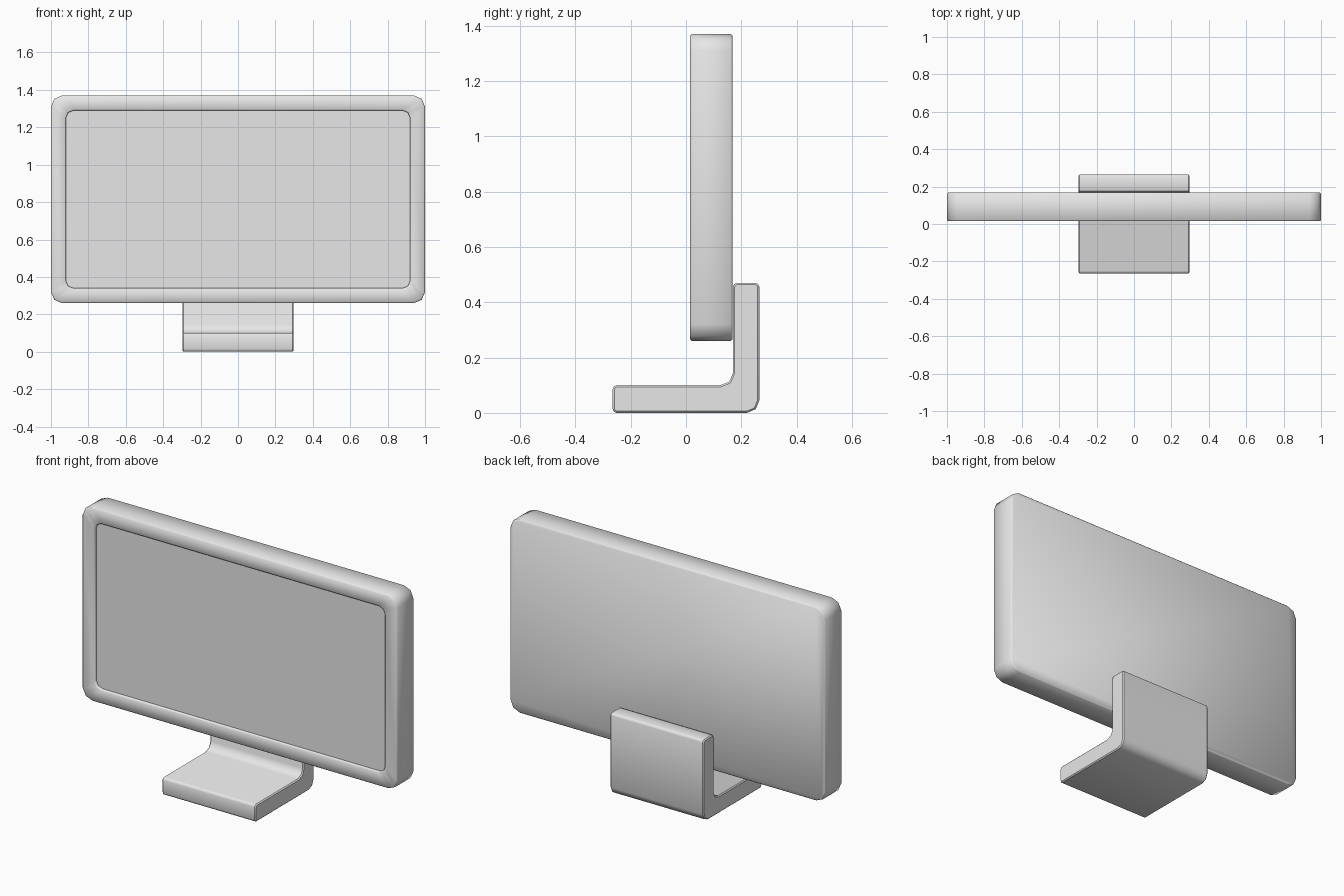
import bpy, bmesh, math
from mathutils import Vector

cube = bpy.data.objects.get("Cube")
if cube:
    bpy.data.objects.remove(cube, do_unlink=True)

grey = bpy.data.materials.new("light_grey")
grey.use_nodes = True
COLOUR = (0.8, 0.8, 0.8, 1)
grey.diffuse_color = COLOUR
grey.node_tree.nodes["Principled BSDF"].inputs["Base Color"].default_value = COLOUR


def rounded(corners, steps=2):
    """Round each right-angled (u, v, radius) corner of an outline."""
    pts = [Vector(c[:2]) for c in corners]
    out = []
    for i, (p, c) in enumerate(zip(pts, corners)):
        a = (pts[i - 1] - p).normalized()
        b = (pts[(i + 1) % len(pts)] - p).normalized()
        centre = p + (a + b) * c[2]
        for s in range(steps + 1):
            t = math.pi / 2 * s / steps
            out.append(centre - c[2] * (b * math.cos(t) + a * math.sin(t)))
    return out


def loft(name, rings):
    """Skin a stack of matching point rings and cap both ends."""
    bm = bmesh.new()
    loops = [[bm.verts.new(p) for p in ring] for ring in rings]
    for lo, hi in zip(loops, loops[1:]):
        n = len(lo)
        for i in range(n):
            j = (i + 1) % n
            bm.faces.new((lo[i], lo[j], hi[j], hi[i]))
    bm.faces.new(loops[0])
    bm.faces.new(loops[-1])
    bmesh.ops.recalc_face_normals(bm, faces=bm.faces)
    mesh = bpy.data.meshes.new(name)
    bm.to_mesh(mesh)
    bm.free()
    mesh.materials.append(grey)
    obj = bpy.data.objects.new(name, mesh)
    bpy.context.collection.objects.link(obj)
    return obj


def smooth(obj):
    bpy.ops.object.select_all(action='DESELECT')
    obj.select_set(True)
    bpy.context.view_layer.objects.active = obj
    bpy.ops.object.shade_smooth_by_angle(angle=math.radians(50))


# Display: rounded slab with a shallow recessed screen in the front
def panel_ring(inset, y, radius):
    x, low, high = 1 - inset, 0.26 + inset, 1.37 - inset
    outline = rounded([(-x, low, radius), (x, low, radius),
                       (x, high, radius), (-x, high, radius)])
    return [(u, y, v) for u, v in outline]


display = loft("display", [panel_ring(*r) for r in (
    (0.006, 0.168, 0.055), (0, 0.162, 0.06), (0, 0.021, 0.06),
    (0.006, 0.015, 0.055), (0.074, 0.015, 0.046),
    (0.08, 0.02, 0.04), (0.08, 0.03, 0.04))])
smooth(display)

# Stand: L-shaped bracket extruded sideways
side = rounded([(-0.265, 0, 0.014), (0.265, 0, 0.045), (0.265, 0.47, 0.014),
                (0.17, 0.47, 0.014), (0.17, 0.10, 0.045), (-0.265, 0.10, 0.014)])
stand = loft("stand", [[(x, u, v) for u, v in side] for x in (-0.297, 0.297)])
bevel = stand.modifiers.new("edge_bevel", 'BEVEL')
bevel.width = 0.006
bevel.segments = 1
bevel.limit_method = 'ANGLE'
bevel.angle_limit = math.radians(60)
smooth(stand)
